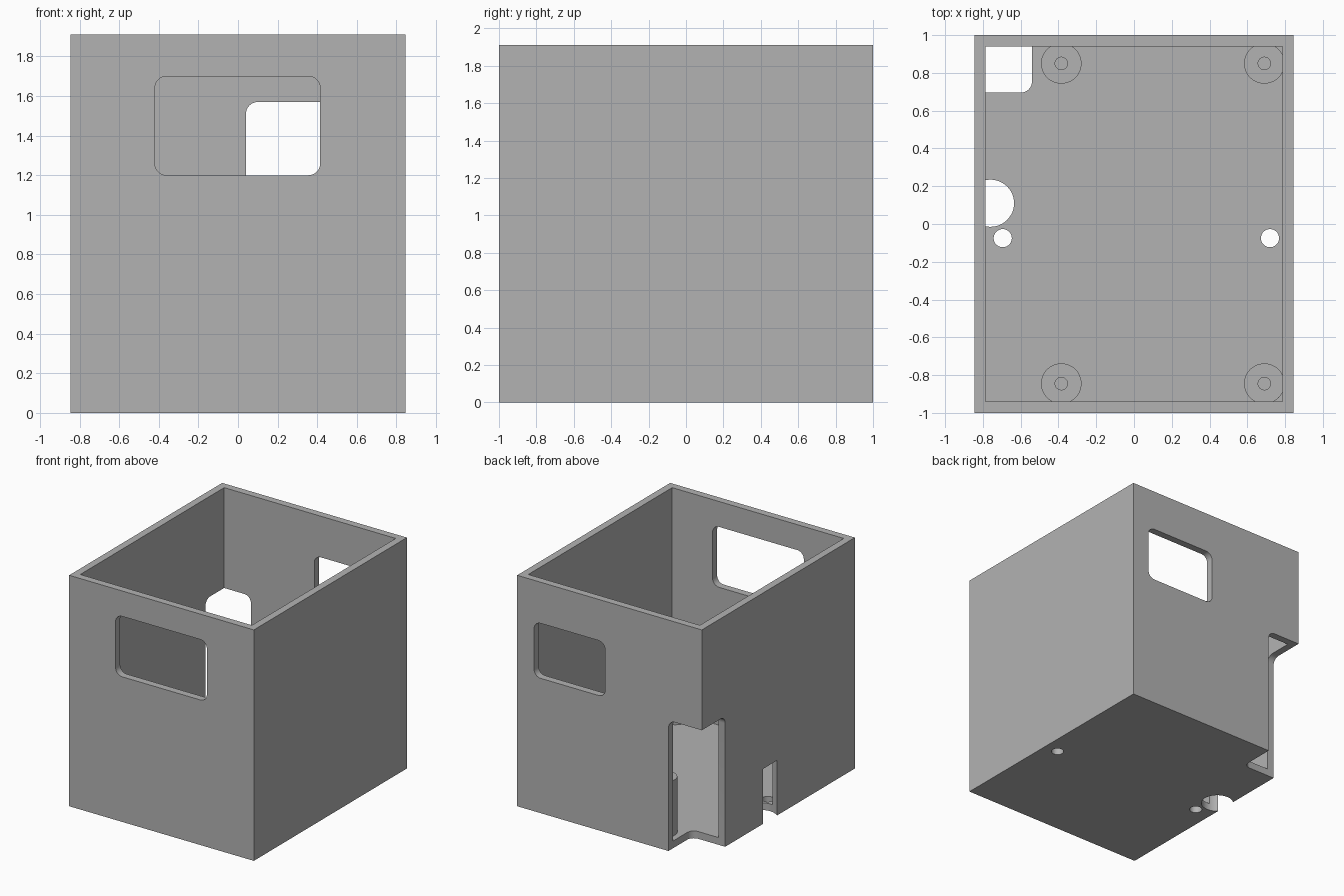
import bpy
import bmesh
from mathutils import Matrix, Vector

if "Cube" in bpy.data.objects:
    bpy.data.objects.remove(bpy.data.objects["Cube"], do_unlink=True)

W, D, H, T = 0.845, 1.0, 1.91, 0.06   # half width, half depth, height, wall

grey = bpy.data.materials.new("plain grey")
grey.use_nodes = True
colour = (0.45, 0.45, 0.45, 1)
grey.diffuse_color = colour
grey.node_tree.nodes["Principled BSDF"].inputs["Base Color"].default_value = colour


def make_object(name, bm):
    mesh = bpy.data.meshes.new(name)
    bm.to_mesh(mesh)
    bm.free()
    mesh.materials.append(grey)
    obj = bpy.data.objects.new(name, mesh)
    bpy.context.collection.objects.link(obj)
    return obj


def box(name, low, high, radius=0, axis=None):
    """Box between two corners; rounds edges along one axis, or all edges."""
    low, high = Vector(low), Vector(high)
    bm = bmesh.new()
    bmesh.ops.create_cube(bm, size=1)
    bmesh.ops.scale(bm, vec=high - low, verts=bm.verts)
    bmesh.ops.translate(bm, vec=(low + high) / 2, verts=bm.verts)
    if radius:
        edges = [e for e in bm.edges if axis is None
                 or abs((e.verts[0].co - e.verts[1].co)[axis]) > 1e-4]
        bmesh.ops.bevel(bm, geom=edges, offset=radius, segments=8,
                        profile=0.5, affect='EDGES')
    return make_object(name, bm)


def cylinder(name, x, y, radius, bottom, top):
    bm = bmesh.new()
    bmesh.ops.create_cone(bm, cap_ends=True, segments=48, radius1=radius,
                          radius2=radius, depth=top - bottom,
                          matrix=Matrix.Translation((x, y, (bottom + top) / 2)))
    return make_object(name, bm)


def combine(target, tool, operation):
    mod = target.modifiers.new(tool.name, 'BOOLEAN')
    mod.operation = operation
    mod.solver = 'EXACT'
    mod.object = tool
    bpy.context.view_layer.objects.active = target
    bpy.ops.object.modifier_apply(modifier=mod.name)
    bpy.data.objects.remove(tool, do_unlink=True)


# Open-topped case
case = box("open_case", (-W, -D, 0), (W, D, H))
combine(case, box("cavity", (-W + T, -D + T, T), (W - T, D - T, H + 1)), 'DIFFERENCE')

# Screw posts with blind holes, one near each corner of the floor
posts = [(x, y) for x in (-0.385, 0.69) for y in (-0.845, 0.85)]
for x, y in posts:
    combine(case, cylinder("screw_post", x, y, 0.107, T / 2, 0.52), 'UNION')
for x, y in posts:
    combine(case, cylinder("post_hole", x, y, 0.033, T + 0.01, 1), 'DIFFERENCE')

# Windows, corner opening, cable notch and floor holes
cutters = [
    box("front_window", (-0.42, -1.2, 1.2), (0.415, -0.8, 1.7), 0.06, axis=1),
    box("back_window", (0.04, 0.8, 1.115), (0.69, 1.2, 1.57), 0.06, axis=1),
    box("corner_opening", (-1.2, 0.695, -0.5), (-0.54, 1.4, 1.08), 0.06),
    cylinder("cable_notch", -0.76, 0.11, 0.125, -0.2, 0.455),
    cylinder("right_floor_hole", -0.695, -0.075, 0.048, -0.1, 0.2),
    cylinder("left_floor_hole", 0.72, -0.075, 0.048, -0.1, 0.2),
]
for cutter in cutters:
    combine(case, cutter, 'DIFFERENCE')

# Smooth the rounded edges, keep the flat corners crisp
bpy.ops.object.select_all(action='DESELECT')
case.select_set(True)
bpy.context.view_layer.objects.active = case
bpy.ops.object.shade_smooth_by_angle(angle=0.52)
